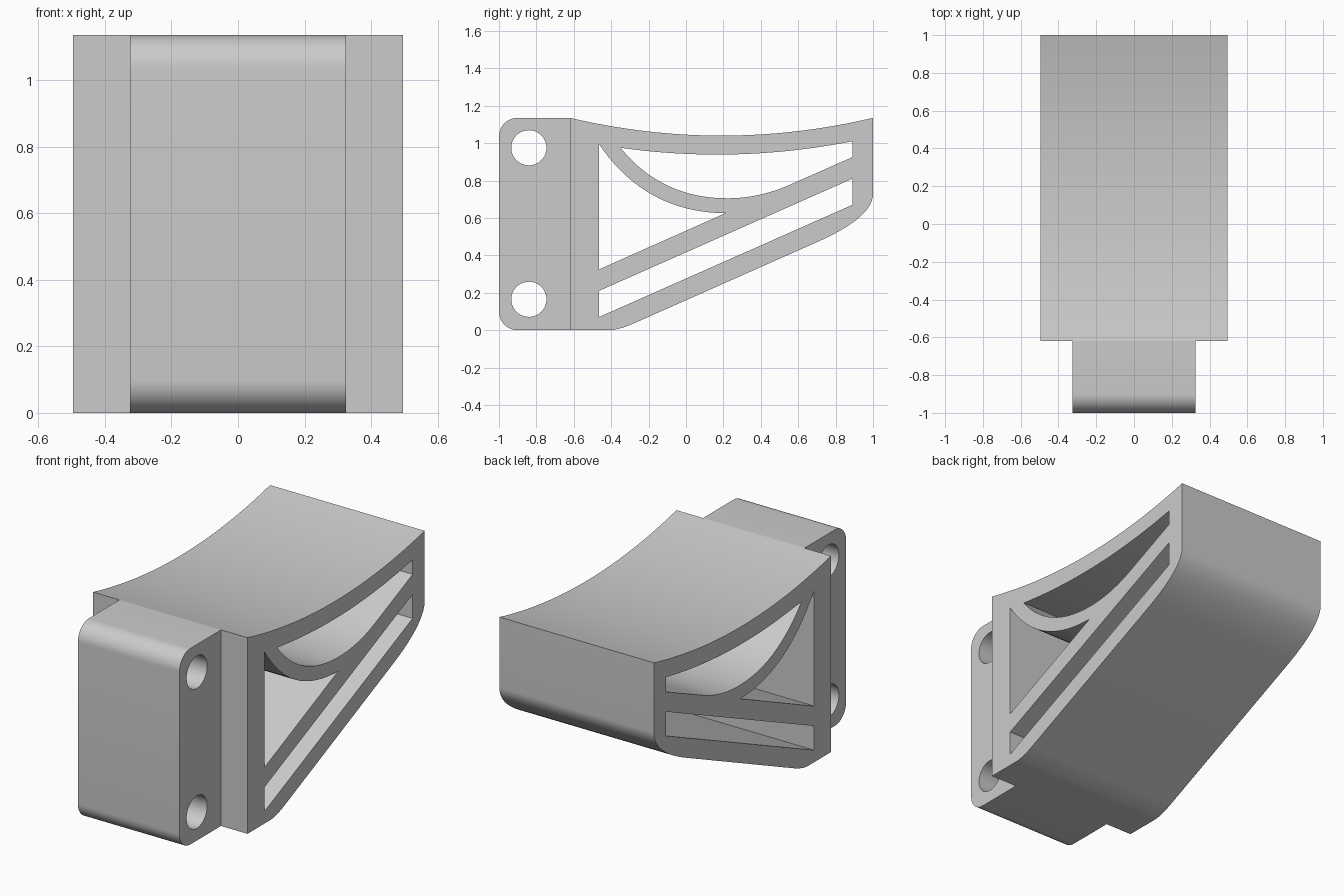
import bpy
from math import sin, cos, pi

cube = bpy.data.objects.get("Cube")
if cube:
    bpy.data.objects.remove(cube, do_unlink=True)

grey = bpy.data.materials.new("light_grey")
grey.use_nodes = True
colour = (0.6, 0.6, 0.6, 1)
grey.diffuse_color = colour
grey.node_tree.nodes["Principled BSDF"].inputs["Base Color"].default_value = colour


def bend(a, c, b, n=20):
    """Points of a smooth bend from a to b, pulled towards c."""
    pts = []
    for i in range(n + 1):
        t = i / n
        pts.append(tuple((1 - t) ** 2 * p + 2 * t * (1 - t) * q + t * t * r
                         for p, q, r in zip(a, c, b)))
    return pts


def arc(cy, cz, r, start, end, n):
    steps = [start + (end - start) * i / n for i in range(n + 1)]
    return [(cy + r * cos(a), cz + r * sin(a)) for a in steps]


def plate(name, half_width, loops):
    """Side profile in (y, z), first loop outside and the rest holes, extruded along x."""
    curve = bpy.data.curves.new(name, 'CURVE')
    curve.dimensions = '2D'
    curve.fill_mode = 'BOTH'
    curve.extrude = half_width
    for loop in loops:
        spline = curve.splines.new('POLY')
        spline.points.add(len(loop) - 1)
        for point, (y, z) in zip(spline.points, loop):
            point.co = (y, z, 0, 1)
        spline.use_cyclic_u = True
    curve.materials.append(grey)
    obj = bpy.data.objects.new(name, curve)
    obj.rotation_euler = (pi / 2, 0, pi / 2)
    bpy.context.collection.objects.link(obj)
    bpy.ops.object.select_all(action='DESELECT')
    obj.select_set(True)
    bpy.context.view_layer.objects.active = obj
    bpy.ops.object.convert(target='MESH')
    bpy.ops.object.shade_smooth_by_angle(angle=pi / 6)


top, step, back = 1.135, -0.62, 1.0

# Wide arm: curved top, slanted underside and rounded nose
outline = [(step, 0)]
outline += bend((-0.41, 0), (-0.36, 0), (-0.27, 0.04))
outline += bend((0.71, 0.475), (back, 0.604), (back, 0.73))
outline += bend((back, top), (0.19, 0.945), (step, top), 32)

# Openings through the arm
slot = [(-0.465, 0.07), (0.89, 0.67), (0.89, 0.81), (-0.465, 0.21)]
triangle = [(-0.465, 0.325)]
triangle += bend((0.21, 0.625), (-0.22, 0.63), (-0.465, 0.995))
crescent = bend((-0.35, 0.975), (-0.13, 0.705), (0.22, 0.705))
crescent += bend((0.22, 0.705), (0.39, 0.705), (0.55, 0.775))[1:]
crescent += [(0.89, 0.925)]
crescent += bend((0.89, 1.01), (0.27, 0.8875), (-0.35, 0.975))[:-1]
plate("curved_arm", 0.495, [outline, slot, triangle, crescent])

# Narrow mounting block with rounded front corners and two bolt holes
r = 0.1
block = [(step, 0), (step, top)]
block += arc(-1 + r, top - r, r, pi / 2, pi, 12)
block += arc(-1 + r, r, r, pi, 1.5 * pi, 12)
holes = [arc(-0.84, z, 0.094, 0, 2 * pi, 40)[:-1] for z in (0.165, 0.975)]
plate("mounting_block", 0.325, [block] + holes)
